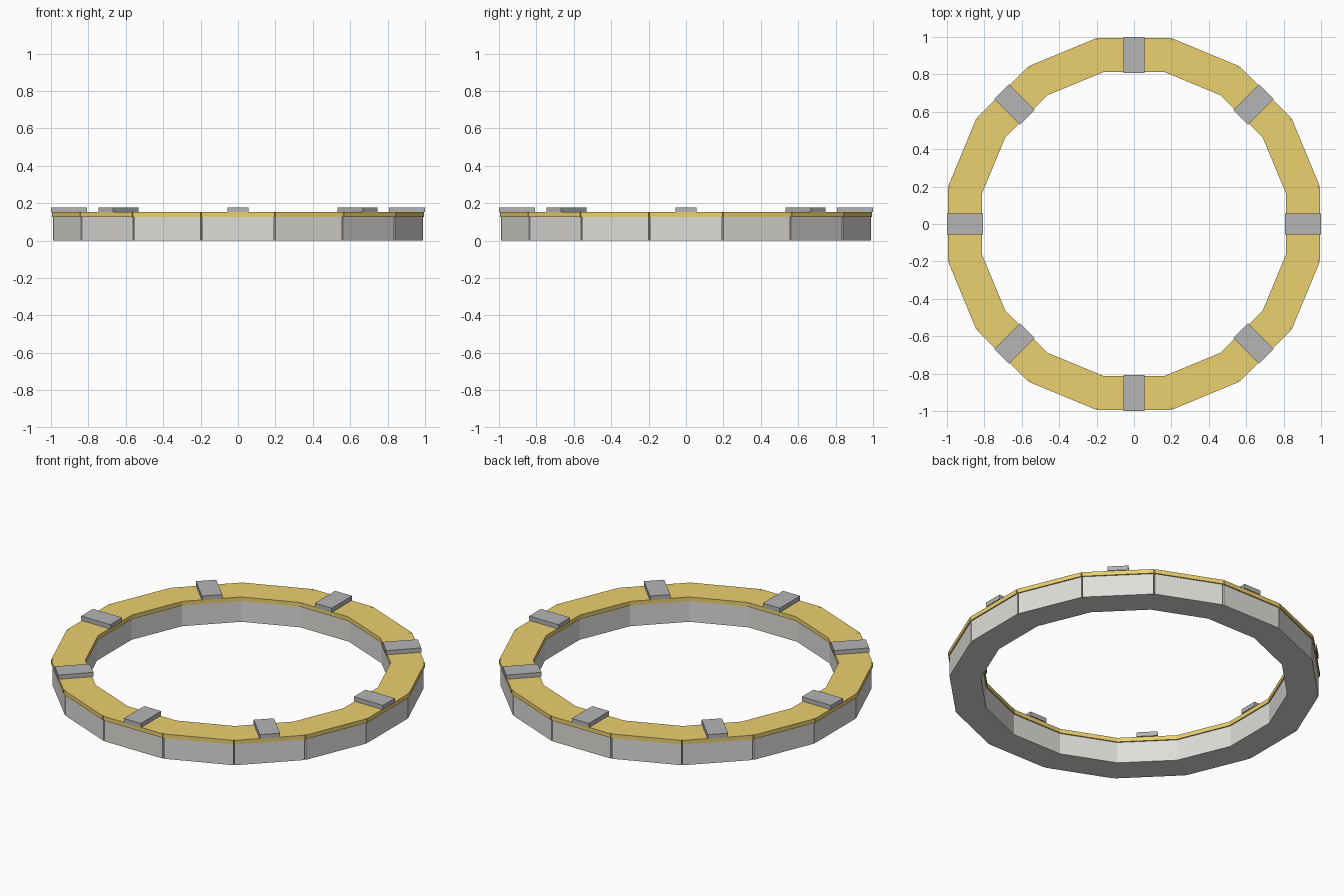
import bpy, bmesh
from math import pi
from mathutils import Matrix, Vector

if "Cube" in bpy.data.objects:
    bpy.data.objects.remove(bpy.data.objects["Cube"])


def material(name, rgb):
    m = bpy.data.materials.new(name)
    m.diffuse_color = (*rgb, 1)
    m.use_nodes = True
    m.node_tree.nodes["Principled BSDF"].inputs["Base Color"].default_value = m.diffuse_color
    return m


def box_ring(name, count, r_in, r_out, width, z0, z1, mat=None):
    """Boxes laid radially around z, merged into one object."""
    bm = bmesh.new()
    size = Matrix.Diagonal((r_out - r_in, width, z1 - z0, 1))
    place = Matrix.Translation(Vector(((r_in + r_out) / 2, 0, (z0 + z1) / 2)))
    for i in range(count):
        turn = Matrix.Rotation(2 * pi * i / count, 4, 'Z')
        bmesh.ops.create_cube(bm, size=1, matrix=turn @ place @ size)
    me = bpy.data.meshes.new(name)
    bm.to_mesh(me)
    bm.free()
    ob = bpy.data.objects.new(name, me)
    bpy.context.collection.objects.link(ob)
    if mat:
        me.materials.append(mat)
    return ob


gold = material("gold", (0.83, 0.63, 0.16))
dark = material("dark_grey", (0.46, 0.46, 0.47))
stone = material("stone_grey", (0.74, 0.73, 0.70))

# Sixteen straight wall blocks forming the ring
box_ring("ring_wall", 16, 0.82, 0.988, 0.386, 0, 0.127, stone)
# Gold capping, slightly overhanging the wall
box_ring("gold_cap", 16, 0.813, 0.995, 0.39, 0.127, 0.152, gold)
# Eight clamps on every second segment
box_ring("clamp_blocks", 8, 0.807, 1.0, 0.112, 0.152, 0.178, dark)
